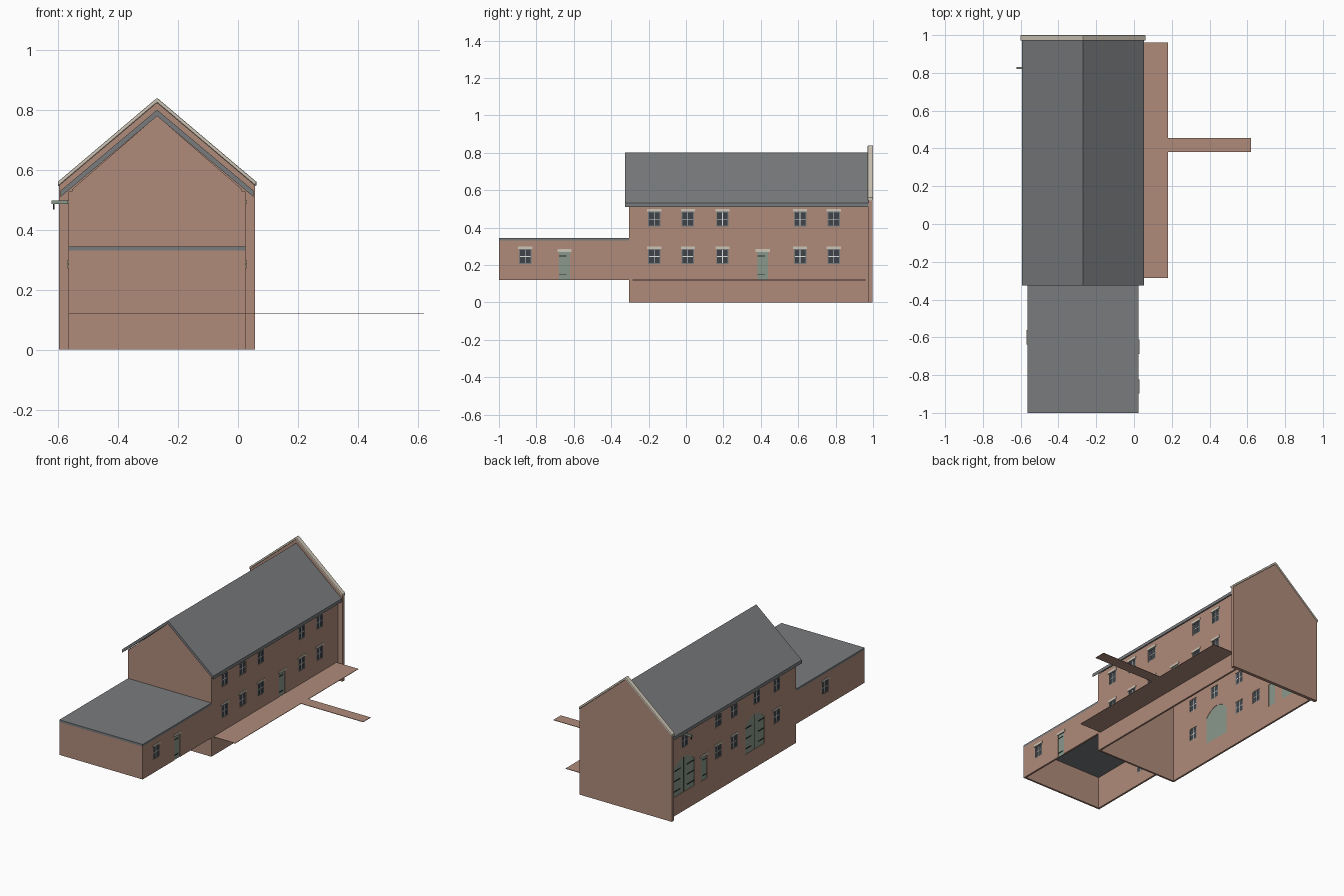
import bpy, bmesh, math

if "Cube" in bpy.data.objects:
    bpy.data.objects.remove(bpy.data.objects["Cube"])


def srgb(r, g, b):
    def lin(c):
        c /= 255
        return c / 12.92 if c <= 0.04045 else ((c + 0.055) / 1.055) ** 2.4
    return (lin(r), lin(g), lin(b), 1)


def material(name, *rgb):
    m = bpy.data.materials.new(name)
    m.diffuse_color = srgb(*rgb)
    m.use_nodes = True
    m.node_tree.nodes["Principled BSDF"].inputs["Base Color"].default_value = m.diffuse_color
    return m


BRICK = material("brick", 175, 139, 122)
SLATE = material("slate_grey", 121, 123, 125)
STONE = material("pale_stone", 206, 197, 182)
GREEN = material("sage_green", 138, 153, 139)
GLASS = material("dark_glass", 62, 68, 74)
WHITE = material("white_bars", 226, 226, 222)
IRON = material("black_iron", 38, 40, 40)

XL, XR, XM = -0.565, 0.025, -0.27      # side walls and ridge
YF, YB = -0.305, 0.975                 # main house front and back
T = 0.012                              # wall thickness


def prisms(name, profiles, axis, a, b, mat):
    """Extrude one or more flat outlines from a to b along x, y or z."""
    bm = bmesh.new()
    place = {"x": lambda p, t: (t, p[0], p[1]),
             "y": lambda p, t: (p[0], t, p[1]),
             "z": lambda p, t: (p[0], p[1], t)}[axis]
    for pts in profiles:
        lo = [bm.verts.new(place(p, a)) for p in pts]
        hi = [bm.verts.new(place(p, b)) for p in pts]
        bm.faces.new(lo)
        bm.faces.new(hi[::-1])
        n = len(pts)
        for i in range(n):
            j = (i + 1) % n
            bm.faces.new((lo[j], lo[i], hi[i], hi[j]))
    bmesh.ops.recalc_face_normals(bm, faces=bm.faces)
    me = bpy.data.meshes.new(name)
    bm.to_mesh(me)
    bm.free()
    me.materials.append(mat)
    ob = bpy.data.objects.new(name, me)
    bpy.context.collection.objects.link(ob)
    return ob


def rect(u0, u1, v0, v1):
    return [(u0, v0), (u1, v0), (u1, v1), (u0, v1)]


def centred(y, w, z0, z1):
    return rect(y - w / 2, y + w / 2, z0, z1)


def arch(y, w, z0, z_side, rise, n=10):
    pts = [(y - w / 2, z0), (y + w / 2, z0)]
    for i in range(n + 1):
        s = 1 - 2 * i / n
        pts.append((y + s * w / 2, z_side + rise * (1 - s * s)))
    return pts


def chevron(half, z_eave, z_ridge, thick):
    return [(XM - half, z_eave), (XM, z_ridge), (XM + half, z_eave),
            (XM + half, z_eave - thick), (XM, z_ridge - thick),
            (XM - half, z_eave - thick)]


def gable(half, z0, z_eave, z_ridge):
    return [(XM - half, z0), (XM + half, z0), (XM + half, z_eave),
            (XM, z_ridge), (XM - half, z_eave)]


def cut(ob, profiles):
    """Cut openings through a side wall."""
    cutter = prisms("cutter", profiles, "x", -2, 2, BRICK)
    cutter.hide_render = True
    mod = ob.modifiers.new("openings", "BOOLEAN")
    mod.object = cutter
    mod.operation = "DIFFERENCE"
    mod.solver = "EXACT"
    dg = bpy.context.evaluated_depsgraph_get()
    me = bpy.data.meshes.new_from_object(ob.evaluated_get(dg))
    ob.modifiers.clear()
    ob.data = me
    bpy.data.objects.remove(cutter)


WW, WH, DW = 0.066, 0.08, 0.058         # window and door sizes


def side(tag, s, windows, doors, arches):
    """Walls and fittings of one long side; s is the outward x direction."""
    x = XR if s > 0 else XL

    def layer(name, profiles, d0, d1, mat):
        if profiles:
            prisms(tag + name, profiles, "x", x + s * d0, x + s * d1, mat)

    glass = [centred(y, WW, z, z + WH) for y, z in windows]
    panels = [centred(y, DW, 0.12, 0.27) for y in doors]
    gates = [arch(y, w, 0.12, 0.295, 0.05) for y, w in arches]
    holes = glass + panels + gates
    # walls of the main house and the low wing
    main = prisms(tag + "main_wall", [rect(YF, YB, 0, 0.528)], "x", x - s * T, x, BRICK)
    wing = prisms(tag + "wing_wall", [rect(-1, YF, 0.12, 0.33)], "x", x - s * T, x, BRICK)
    cut(main, [p for p in holes if p[0][0] > YF])
    cut(wing, [p for p in holes if p[0][0] < YF])
    # glazing, cross bars and frames
    layer("window_glass", glass, -0.009, -0.004, GLASS)
    bars, frames = [], []
    for y, z in windows:
        m = z + WH / 2
        bars += [centred(y, 0.004, z, z + WH), rect(y - WW / 2, y + WW / 2, m - 0.002, m + 0.002)]
        for k in (-1, 1):
            frames.append(centred(y + k * (WW / 2 - 0.0025), 0.005, z, z + WH))
        frames += [centred(y, WW, z, z + 0.005), centred(y, WW, z + WH - 0.005, z + WH)]
    layer("window_bars", bars, -0.010, -0.002, WHITE)
    layer("window_frames", frames, -0.010, -0.001, SLATE)
    # stone lintels above windows and doors
    lintels = [centred(y, 0.076, z + WH, z + WH + 0.014) for y, z in windows]
    lintels += [centred(y, 0.076, 0.27, 0.284) for y in doors]
    layer("lintels", lintels, -0.002, 0.004, STONE)
    # doors, arched gates and iron straps
    layer("doors", panels, -0.010, -0.003, GREEN)
    layer("arched_gates", gates, -0.010, -0.003, GREEN)
    iron = [rect(y - DW / 2, y + 0.012, z, z + 0.005) for y in doors for z in (0.145, 0.245)]
    for y, w in arches:
        iron.append(centred(y, 0.003, 0.12, 0.342))
        for z in (0.15, 0.215, 0.28):
            iron.append(rect(y - w / 2, y - 0.035, z, z + 0.006))
            iron.append(rect(y + 0.035, y + w / 2, z, z + 0.006))
    layer("iron_straps", iron, -0.004, -0.001, IRON)


LOW, HIGH = 0.205, 0.405
side("right_", 1,
     [(y, z) for y in (-0.17, 0.01, 0.195, 0.61, 0.79) for z in (LOW, HIGH)] + [(-0.86, LOW)],
     [-0.65, 0.41], [])
side("left_", -1,
     [(y, HIGH) for y in (-0.11, 0.09, 0.32, 0.48, 0.82)]
     + [(y, LOW) for y in (-0.11, 0.32, 0.48, -0.60)],
     [0.625], [(0.11, 0.19), (0.825, 0.21)])

# main house front wall, roof, and tall back gable with rounded coping
prisms("front_gable_wall", [gable(0.295 - T, 0, 0.535, 0.78)], "y", YF, YF + T, BRICK)
prisms("main_roof", [chevron(0.322, 0.53, 0.80, 0.021)], "y", -0.325, YB, SLATE)
prisms("back_gable_wall", [gable(0.327, 0, 0.55, 0.826)], "y", YB, 0.996, BRICK)
coping = prisms("gable_coping", [chevron(0.331, 0.56, 0.84, 0.016)], "y", 0.971, 1.0, STONE)
bevel = coping.modifiers.new("rounding", "BEVEL")
bevel.width = 0.004
bevel.segments = 2
bevel.limit_method = "ANGLE"
bevel.angle_limit = math.radians(60)

# low wing front wall and flat roof
prisms("wing_front_wall", [rect(XL + T, XR - T, 0.12, 0.33)], "y", -1, -1 + T, BRICK)
prisms("wing_roof", [rect(XL, XR, 0.33, 0.344)], "y", -1, YF, SLATE)

# raised terrace with footbridge
prisms("terrace", [[(XR, -0.285), (0.18, -0.285), (0.18, 0.38), (0.62, 0.38),
                    (0.62, 0.455), (0.18, 0.455), (0.18, 0.96), (XR, 0.96)]],
       "z", 0.118, 0.121, BRICK)

# hoist beam and hook over the loading window
prisms("hoist_beam", [rect(-0.622, XL, 0.485, 0.497)], "y", 0.82, 0.832, GREEN)
prisms("hoist_hook", [rect(-0.618, -0.612, 0.468, 0.485)], "y", 0.823, 0.829, IRON)
